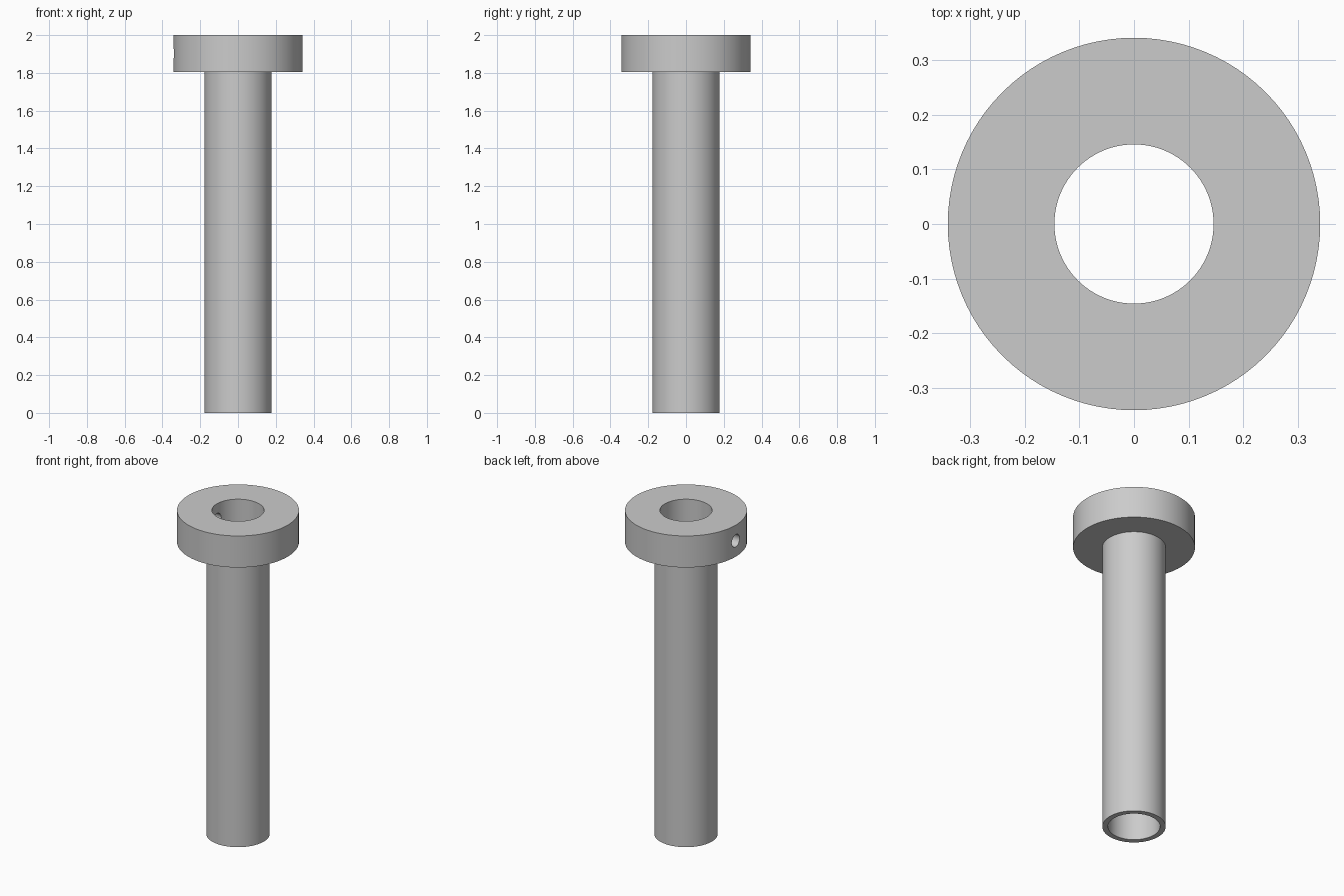
import bpy, bmesh, math
from mathutils import Matrix, Vector

SEGMENTS = 96
HEAD_R, STEM_R, BORE_R = 0.3415, 0.1775, 0.146
HEAD_Z, TOP_Z = 1.805, 2.0
HOLE_R = 0.038

default = bpy.data.objects.get("Cube")
if default:
    bpy.data.objects.remove(default, do_unlink=True)

# Plain grey metal
grey = bpy.data.materials.new("grey_metal")
grey.use_nodes = True
color = (0.6, 0.6, 0.6, 1)
grey.diffuse_color = color
grey.node_tree.nodes["Principled BSDF"].inputs["Base Color"].default_value = color


def add_object(name, bm):
    bmesh.ops.recalc_face_normals(bm, faces=bm.faces)
    mesh = bpy.data.meshes.new(name)
    bm.to_mesh(mesh)
    bm.free()
    mesh.materials.append(grey)
    obj = bpy.data.objects.new(name, mesh)
    bpy.context.collection.objects.link(obj)
    return obj


# Hollow stem and flanged head, turned from one closed profile
profile = [(BORE_R, 0), (STEM_R, 0), (STEM_R, HEAD_Z),
           (HEAD_R, HEAD_Z), (HEAD_R, TOP_Z), (BORE_R, TOP_Z)]
bm = bmesh.new()
verts = [bm.verts.new((r, 0, z)) for r, z in profile]
edges = [bm.edges.new((v, verts[(i + 1) % len(verts)])) for i, v in enumerate(verts)]
bmesh.ops.spin(bm, geom=verts + edges, cent=(0, 0, 0), axis=(0, 0, 1),
               angle=math.tau, steps=SEGMENTS, use_merge=True)
bmesh.ops.remove_doubles(bm, verts=bm.verts, dist=1e-5)
bushing = add_object("flanged_tube", bm)

# Radial set-screw hole through one side of the head
bm = bmesh.new()
place = Matrix.Translation(Vector((-0.25, 0, (HEAD_Z + TOP_Z) / 2))) @ Matrix.Rotation(math.pi / 2, 4, "Y")
bmesh.ops.create_cone(bm, cap_ends=True, segments=32, radius1=HOLE_R, radius2=HOLE_R,
                      depth=0.36, matrix=place)
cutter = add_object("screw_hole_cutter", bm)
cutter.hide_render = True

cut = bushing.modifiers.new("screw_hole", "BOOLEAN")
cut.operation = "DIFFERENCE"
cut.solver = "EXACT"
cut.object = cutter

bpy.ops.object.select_all(action="DESELECT")
bushing.select_set(True)
bpy.context.view_layer.objects.active = bushing
bpy.ops.object.modifier_apply(modifier=cut.name)
bpy.data.objects.remove(cutter, do_unlink=True)
bpy.ops.object.shade_smooth_by_angle(angle=math.radians(30))
